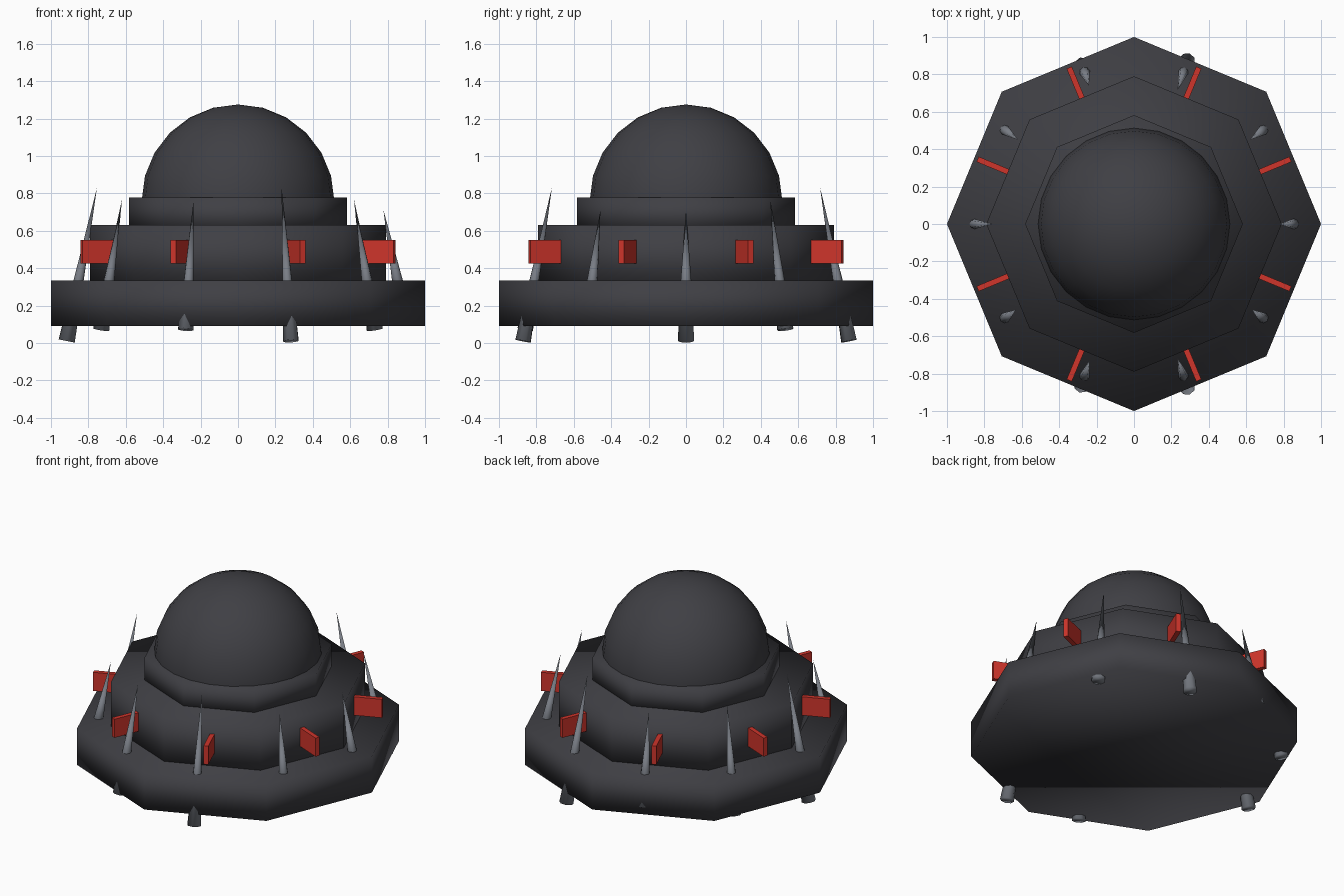
import bpy
import math
from mathutils import Matrix, Vector

if "Cube" in bpy.data.objects:
    bpy.data.objects.remove(bpy.data.objects["Cube"])


def material(name, rgb):
    m = bpy.data.materials.new(name)
    m.diffuse_color = (*rgb, 1)
    m.use_nodes = True
    m.node_tree.nodes["Principled BSDF"].inputs["Base Color"].default_value = m.diffuse_color
    return m


HULL = material("dark_hull", (0.05, 0.05, 0.058))
STEEL = material("grey_steel", (0.19, 0.205, 0.235))
RED = material("red_panel", (0.62, 0.035, 0.024))


def finish(name, mat, smooth=True):
    ob = bpy.context.object
    ob.name = name
    ob.data.materials.append(mat)
    if smooth:
        bpy.ops.object.shade_smooth()
    return ob


# Stacked octagonal tiers, corners on the axes
for name, radius, z0, z1 in (("base_tier", 1.0, 0.09, 0.335),
                             ("middle_tier", 0.79, 0.30, 0.63),
                             ("upper_tier", 0.582, 0.60, 0.777)):
    bpy.ops.mesh.primitive_cylinder_add(vertices=8, radius=radius, depth=z1 - z0,
                                        location=(0, 0, (z0 + z1) / 2))
    finish(name, HULL)

# Dome
bpy.ops.mesh.primitive_uv_sphere_add(segments=24, ring_count=12, radius=0.515,
                                     location=(0, 0, 0.76))
finish("dome", HULL)

# Ten spikes leaning inward, three repeating lengths, passing through the base tier
LENGTHS = (0.59, 0.71, 0.835)
for i in range(10):
    bpy.ops.mesh.primitive_cone_add(vertices=8, radius1=0.044, radius2=0,
                                    depth=LENGTHS[i % 3])
    spike = finish("spike", STEEL)
    spike.matrix_world = (Matrix.Rotation(math.radians(36 * i), 4, 'Z')
                          @ Matrix.Translation(Vector((0.835, 0, 0.42)))
                          @ Matrix.Rotation(-0.195, 4, 'Y'))

# Eight radial red fins, one on each flat of the middle tier
for i in range(8):
    a = math.radians(22.5 + 45 * i)
    bpy.ops.mesh.primitive_cube_add(size=1, rotation=(0, 0, a),
                                    location=(0.805 * math.cos(a), 0.805 * math.sin(a), 0.487))
    fin = finish("red_fin", RED, smooth=False)
    fin.scale = (0.20, 0.03, 0.125)
